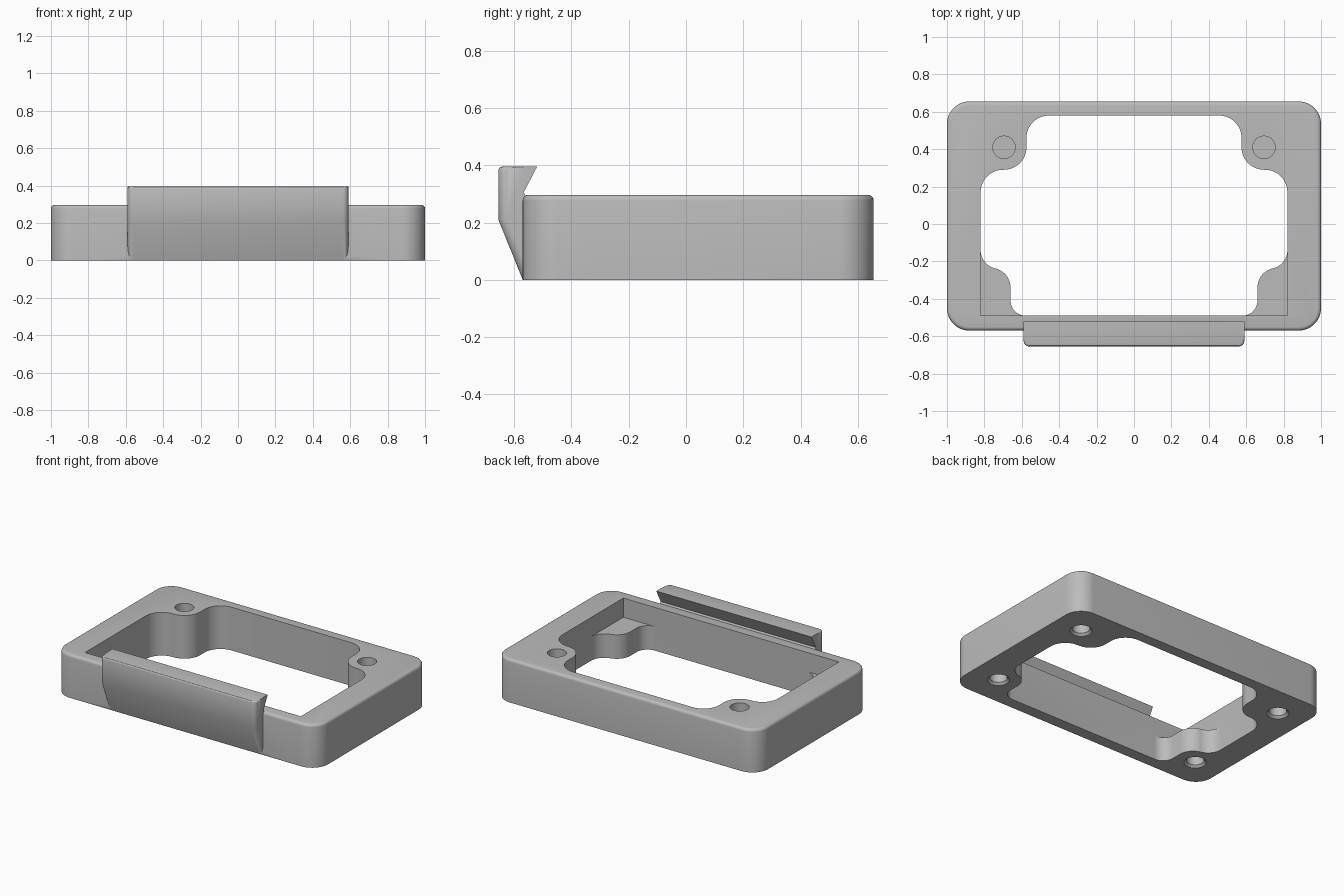
import bpy, bmesh
from math import cos, sin, radians

cube = bpy.data.objects.get("Cube")
if cube:
    bpy.data.objects.remove(cube, do_unlink=True)

TOP = 0.297
LEDGE = 0.165

grey = bpy.data.materials.new("plain grey")
grey.use_nodes = True
colour = (0.5, 0.5, 0.5, 1)
grey.diffuse_color = colour
grey.node_tree.nodes["Principled BSDF"].inputs["Base Color"].default_value = colour


def arc(cx, cy, r, start, end, steps=12):
    angles = [radians(start + (end - start) * i / steps) for i in range(steps + 1)]
    return [(cx + r * cos(a), cy + r * sin(a)) for a in angles]


def mirrored(half):
    """Close a +x half outline with its -x reflection."""
    return half + [(-x, y) for x, y in reversed(half)]


def extrude(points, offset):
    bm = bmesh.new()
    face = bm.faces.new([bm.verts.new(p) for p in points])
    moved = bmesh.ops.extrude_face_region(bm, geom=[face])["geom"]
    verts = [g for g in moved if isinstance(g, bmesh.types.BMVert)]
    bmesh.ops.translate(bm, vec=offset, verts=verts)
    bmesh.ops.recalc_face_normals(bm, faces=bm.faces)
    return bm


def prism(outline, z0, z1):
    return extrude([(x, y, z0) for x, y in outline], (0, 0, z1 - z0))


def round_edges(bm, rule, size, segments=4):
    edges = [e for e in bm.edges if rule(*[v.co for v in e.verts])]
    bmesh.ops.bevel(bm, geom=edges, offset=size, segments=segments,
                    profile=0.5, affect='EDGES', clamp_overlap=True)


def make(name, bm):
    mesh = bpy.data.meshes.new(name)
    bm.to_mesh(mesh)
    bm.free()
    mesh.materials.append(grey)
    obj = bpy.data.objects.new(name, mesh)
    bpy.context.collection.objects.link(obj)
    return obj


def combine(target, bm, operation, name):
    """Apply a boolean with a temporary helper solid."""
    helper = make(name, bm)
    helper.hide_render = True
    mod = target.modifiers.new(name, 'BOOLEAN')
    mod.operation = operation
    mod.solver = 'EXACT'
    mod.object = helper
    bpy.context.view_layer.objects.active = target
    bpy.ops.object.modifier_apply(modifier=mod.name)
    bpy.data.objects.remove(helper, do_unlink=True)


def cylinder(x, y, z0, z1, r0, r1):
    bm = bmesh.new()
    bmesh.ops.create_cone(bm, cap_ends=True, segments=32, radius1=r0,
                          radius2=r1, depth=z1 - z0)
    bmesh.ops.translate(bm, vec=(x, y, (z0 + z1) / 2), verts=bm.verts)
    return bm


# Rounded rectangular frame with a softened top rim
outer = mirrored(arc(0.88, 0.535, 0.12, 90, 0) + arc(0.88, -0.45, 0.12, 0, -90))
body = prism(outer, 0, TOP)
round_edges(body, lambda a, b: min(a.z, b.z) > TOP - 0.001, 0.02)
frame = make("frame", body)

# Front clip with a sloped underside and a hooked lip
profile = [(-0.53, 0), (-0.57, 0), (-0.655, 0.21), (-0.655, 0.395),
           (-0.52, 0.395), (-0.567, 0.305), (-0.55, 0.28), (-0.53, 0.28)]
clip = extrude([(-0.59, y, z) for y, z in profile], (1.18, 0, 0))
round_edges(clip, lambda a, b: abs(a.x - b.x) < 0.01 and max(a.y, b.y) < -0.569
            and abs(a.z - b.z) > 0.1, 0.03)
round_edges(clip, lambda a, b: min(a.z, b.z) > 0.394 and max(a.y, b.y) < -0.6,
            0.012, 3)
combine(frame, clip, 'UNION', "front_clip")

# Window with screw bosses in its four corners
window = mirrored(arc(0.455, 0.46, 0.12, 90, 0)
                  + arc(0.695, 0.41, 0.12, 180, 270)
                  + arc(0.70, 0.17, 0.12, 90, 0)
                  + arc(0.72, -0.14, 0.10, 0, -80)
                  + arc(0.765, -0.34, 0.105, 100, 180)
                  + arc(0.58, -0.41, 0.08, 0, -90))
combine(frame, prism(window, -0.1, 0.6), 'DIFFERENCE', "window_cutter")

# Square recess that lowers the two front bosses
recess = mirrored([(0.82, 0), (0.82, -0.49)])
combine(frame, prism(recess, LEDGE, 0.6), 'DIFFERENCE', "recess_cutter")

# Blind holes: two in the rear top, four countersunk in the underside
for side in (-1, 1):
    combine(frame, cylinder(side * 0.695, 0.41, 0.19, 0.4, 0.06, 0.06),
            'DIFFERENCE', "top_hole_cutter")
    for y in (0.44, -0.36):
        combine(frame, cylinder(side * 0.80, y, -0.1, 0.12, 0.055, 0.055),
                'DIFFERENCE', "bottom_hole_cutter")
        combine(frame, cylinder(side * 0.80, y, -0.015, 0.015, 0.085, 0.055),
                'DIFFERENCE', "countersink_cutter")

bpy.ops.object.select_all(action='DESELECT')
frame.select_set(True)
bpy.context.view_layer.objects.active = frame
bpy.ops.object.shade_smooth_by_angle(angle=radians(30))
